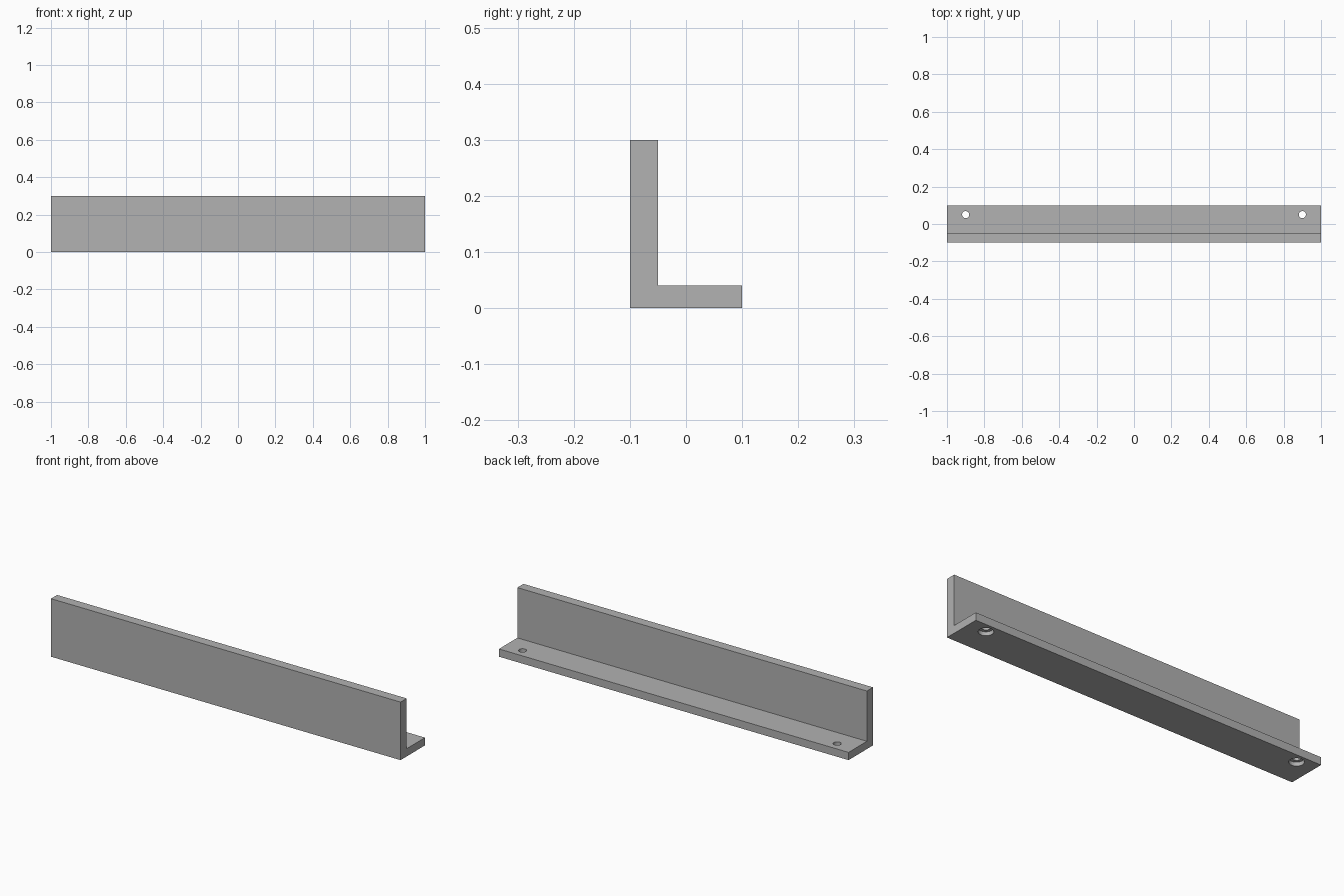
import bpy
import bmesh

cube = bpy.data.objects.get("Cube")
if cube:
    bpy.data.objects.remove(cube, do_unlink=True)

# Single grey finish
grey = bpy.data.materials.new("plain grey")
grey.use_nodes = True
colour = (0.445, 0.445, 0.445, 1)
grey.diffuse_color = colour
grey.node_tree.nodes["Principled BSDF"].inputs["Base Color"].default_value = colour

# L-shaped rail: profile in y and z, extruded along x
profile = [(-0.1, 0), (0.1, 0), (0.1, 0.04), (-0.05, 0.04), (-0.05, 0.3), (-0.1, 0.3)]
bm = bmesh.new()
face = bm.faces.new([bm.verts.new((-1, y, z)) for y, z in profile])
ext = bmesh.ops.extrude_face_region(bm, geom=[face])
moved = [v for v in ext["geom"] if isinstance(v, bmesh.types.BMVert)]
bmesh.ops.translate(bm, verts=moved, vec=(2, 0, 0))
bmesh.ops.recalc_face_normals(bm, faces=bm.faces)
mesh = bpy.data.meshes.new("angle_rail")
bm.to_mesh(mesh)
bm.free()
rail = bpy.data.objects.new("angle_rail", mesh)
bpy.context.collection.objects.link(rail)
mesh.materials.append(grey)


def drill(x, radius, bottom, top):
    """Cut a vertical round hole through the foot."""
    bpy.ops.mesh.primitive_cylinder_add(
        vertices=32, radius=radius, depth=top - bottom,
        location=(x, 0.05, (top + bottom) / 2))
    cutter = bpy.context.object
    cutter.name = "hole_cutter"
    cutter.hide_render = True
    cutter.data.materials.append(grey)
    mod = rail.modifiers.new("hole", "BOOLEAN")
    mod.operation = "DIFFERENCE"
    mod.solver = "EXACT"
    mod.object = cutter
    bpy.context.view_layer.objects.active = rail
    bpy.ops.object.modifier_apply(modifier=mod.name)
    bpy.data.objects.remove(cutter, do_unlink=True)


# Screw holes, each with a wider recess for the head underneath
for x in (-0.9, 0.9):
    drill(x, 0.035, -0.02, 0.02)
    drill(x, 0.019, -0.02, 0.06)

# Smooth hole walls, sharp rail edges
bpy.ops.object.select_all(action="DESELECT")
rail.select_set(True)
bpy.context.view_layer.objects.active = rail
bpy.ops.object.shade_smooth_by_angle()
